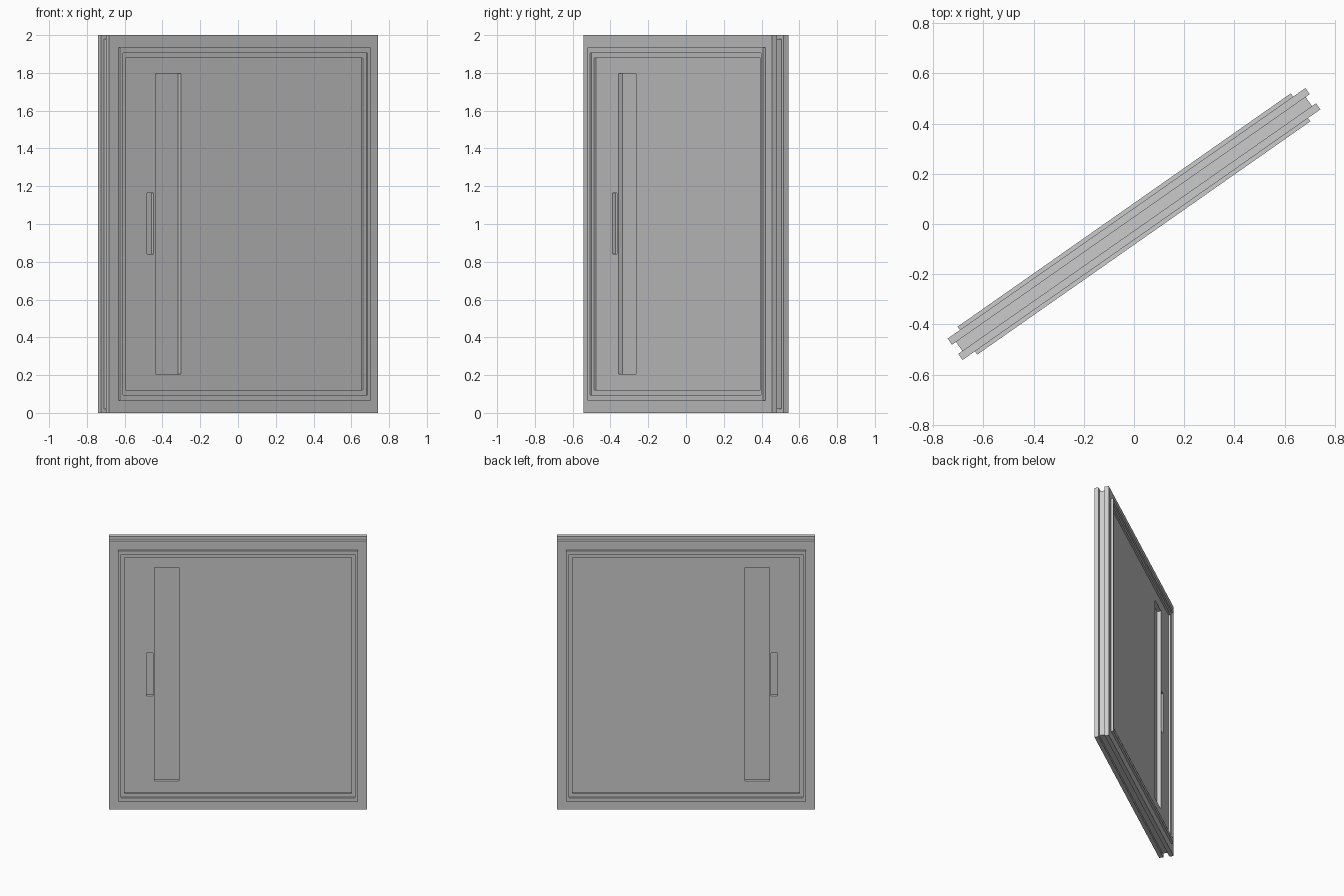
import bpy, bmesh
from math import radians

if "Cube" in bpy.data.objects:
    bpy.data.objects.remove(bpy.data.objects["Cube"])

ANGLE = radians(35)      # the whole door leaf stands turned about z
MID_Z = 1.0
IN = (0.767, 0.879)      # half width, half height of the inner opening


def make_object(name, bm, mirror=False):
    bmesh.ops.recalc_face_normals(bm, faces=bm.faces)
    mesh = bpy.data.meshes.new(name)
    bm.to_mesh(mesh)
    bm.free()
    ob = bpy.data.objects.new(name, mesh)
    bpy.context.collection.objects.link(ob)
    ob.location.z = MID_Z
    ob.rotation_euler.z = ANGLE
    if mirror:
        mod = ob.modifiers.new("both_faces", 'MIRROR')
        mod.use_axis = (False, True, False)
        mod.use_mirror_merge = False
    return ob


def ring(name, outer, inner, y0, y1, mirror=True):
    """Rectangular frame between two half-size rectangles, from depth y0 to y1."""
    bm = bmesh.new()
    corners = ((-1, -1), (1, -1), (1, 1), (-1, 1))
    loops = [[bm.verts.new((sx * w, y, sz * h)) for sx, sz in corners]
             for (w, h), y in ((outer, y0), (inner, y0), (inner, y1), (outer, y1))]
    for a, b in zip(loops, loops[1:] + loops[:1]):
        for i in range(4):
            j = (i + 1) % 4
            bm.faces.new((a[i], a[j], b[j], b[i]))
    return make_object(name, bm, mirror)


def box(name, x0, x1, y0, y1, z0, z1):
    bm = bmesh.new()
    bmesh.ops.create_cube(bm, size=1)
    for v in bm.verts:
        v.co = (x1 if v.co.x > 0 else x0,
                y1 if v.co.y > 0 else y0,
                z1 if v.co.z > 0 else z0)
    return make_object(name, bm)


# Recessed core, leaving a channel around the edge of the leaf
ring("edge_core", (0.85, 0.98), IN, -0.022, 0.022, mirror=False)

# Outer frame and stepped moulding, on both faces
ring("frame_board", (0.87, 1.0), IN, -0.052, -0.022)
ring("outer_moulding", (0.81, 0.934), (0.79, 0.905), -0.068, -0.052)
ring("inner_bead", (0.79, 0.905), IN, -0.057, -0.052)

# Main panel with a window recess and a pull slot cut into each face
panel = box("panel", -IN[0], IN[0], -0.043, 0.043, -IN[1], IN[1])
recesses = {
    "window_recess": (-0.563, -0.398, 0.015, -0.793, 0.797),
    "pull_slot": (-0.618, -0.575, 0.023, -0.158, 0.163),
}
bpy.context.view_layer.objects.active = panel
for name, (x0, x1, floor, z0, z1) in recesses.items():
    for side in (-1, 1):
        y0, y1 = sorted((side * floor, side * 0.1))
        cutter = box(name, x0, x1, y0, y1, z0, z1)
        mod = panel.modifiers.new(name, 'BOOLEAN')
        mod.operation = 'DIFFERENCE'
        mod.solver = 'EXACT'
        mod.object = cutter
        bpy.ops.object.modifier_apply(modifier=mod.name)
        bpy.data.objects.remove(cutter)
